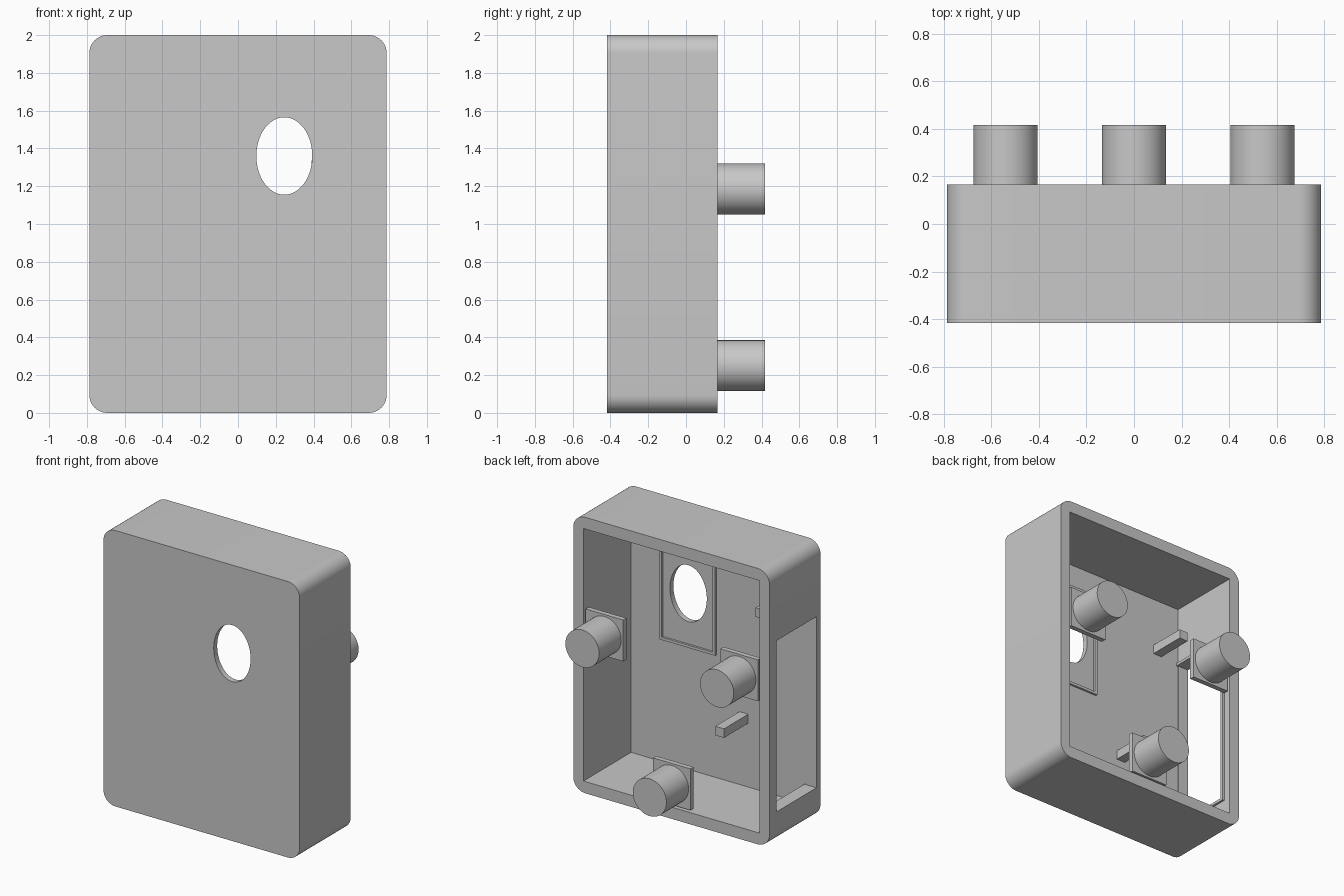
import bpy, bmesh, math
from mathutils import Matrix, Vector

old = bpy.data.objects.get("Cube")
if old:
    bpy.data.objects.remove(old, do_unlink=True)

GREY = (0.58, 0.58, 0.58, 1)
grey = bpy.data.materials.new("light grey plastic")
grey.use_nodes = True
grey.diffuse_color = GREY
grey.node_tree.nodes["Principled BSDF"].inputs["Base Color"].default_value = GREY


def finish(name, bm):
    mesh = bpy.data.meshes.new(name)
    bm.to_mesh(mesh)
    bm.free()
    mesh.materials.append(grey)
    obj = bpy.data.objects.new(name, mesh)
    bpy.context.collection.objects.link(obj)
    return obj


def box(name, xs, ys, zs, corner=0):
    """Box between limits, with optional rounding of the edges along y."""
    bm = bmesh.new()
    lo, hi = Vector((xs[0], ys[0], zs[0])), Vector((xs[1], ys[1], zs[1]))
    matrix = Matrix.Translation((lo + hi) / 2) @ Matrix.Diagonal((*(hi - lo), 1))
    bmesh.ops.create_cube(bm, size=1, matrix=matrix)
    if corner:
        edges = [e for e in bm.edges
                 if abs(e.verts[0].co.y - e.verts[1].co.y) > 0.01]
        bmesh.ops.bevel(bm, geom=edges, offset=corner, segments=10,
                        profile=0.5, affect='EDGES')
    return finish(name, bm)


def cylinder(name, x, z, y0, y1, rx, rz):
    """Round or oval cylinder along y."""
    bm = bmesh.new()
    matrix = (Matrix.Translation((x, (y0 + y1) / 2, z))
              @ Matrix.Diagonal((rx, 1, rz, 1))
              @ Matrix.Rotation(math.pi / 2, 4, 'X'))
    bmesh.ops.create_cone(bm, cap_ends=True, segments=64, radius1=1, radius2=1,
                          depth=y1 - y0, matrix=matrix)
    return finish(name, bm)


def activate(obj):
    bpy.ops.object.select_all(action='DESELECT')
    obj.select_set(True)
    bpy.context.view_layer.objects.active = obj


def smooth(obj):
    activate(obj)
    bpy.ops.object.shade_smooth_by_angle(angle=math.radians(30))


def cut(obj, cutter):
    cutter.hide_render = True
    mod = obj.modifiers.new("cut", 'BOOLEAN')
    mod.operation = 'DIFFERENCE'
    mod.solver = 'EXACT'
    mod.object = cutter
    activate(obj)
    bpy.ops.object.modifier_apply(modifier=mod.name)
    bpy.data.objects.remove(cutter, do_unlink=True)


FRONT, BACK, INNER = -0.417, 0.167, -0.377
HOLE_X, HOLE_Z = 0.245, 1.36

# Shell, open at the back, with an oval hole and a side window
case = box("case_shell", (-0.787, 0.787), (FRONT, BACK), (0, 2), corner=0.095)
cut(case, box("cavity", (-0.705, 0.705), (INNER, 0.5), (0.085, 1.915)))
cut(case, cylinder("hole", HOLE_X, HOLE_Z, -0.6, -0.2, 0.148, 0.205))
cut(case, box("window", (-1, -0.6), (-0.37, 0.09), (0.23, 1.47)))
smooth(case)

# Raised lip around the hole on the inner face
lip = box("hole_lip", (HOLE_X - 0.225, HOLE_X + 0.225), (INNER - 0.01, INNER + 0.015),
          (HOLE_Z - 0.386, HOLE_Z + 0.386))
cut(lip, box("lip_opening", (HOLE_X - 0.205, HOLE_X + 0.205), (-0.6, 0),
             (HOLE_Z - 0.366, HOLE_Z + 0.366)))

# Lip strips around the inside of the window
for name, ys, zs in (("top", (INNER, 0.11), (1.47, 1.49)),
                     ("bottom", (INNER, 0.11), (0.21, 0.23)),
                     ("back", (0.09, 0.11), (0.23, 1.47))):
    box("window_lip_" + name, (-0.71, -0.69), ys, zs)

# Short bars standing on the inner front face
for name, x, z in (("lower_bar", -0.2, 0.58), ("upper_bar", -0.523, 1.525)):
    box(name, (x - 0.035, x + 0.035), (INNER - 0.01, -0.1), (z - 0.033, z + 0.033))

# Three pegs, each on a square plate
for name, x, z in (("left", 0.54, 1.185), ("right", -0.54, 1.185), ("bottom", 0, 0.25)):
    box(name + "_peg_plate", (x - 0.15, x + 0.15), (0.127, 0.163), (z - 0.15, z + 0.15))
    smooth(cylinder(name + "_peg", x, z, 0.15, 0.417, 0.135, 0.135))
